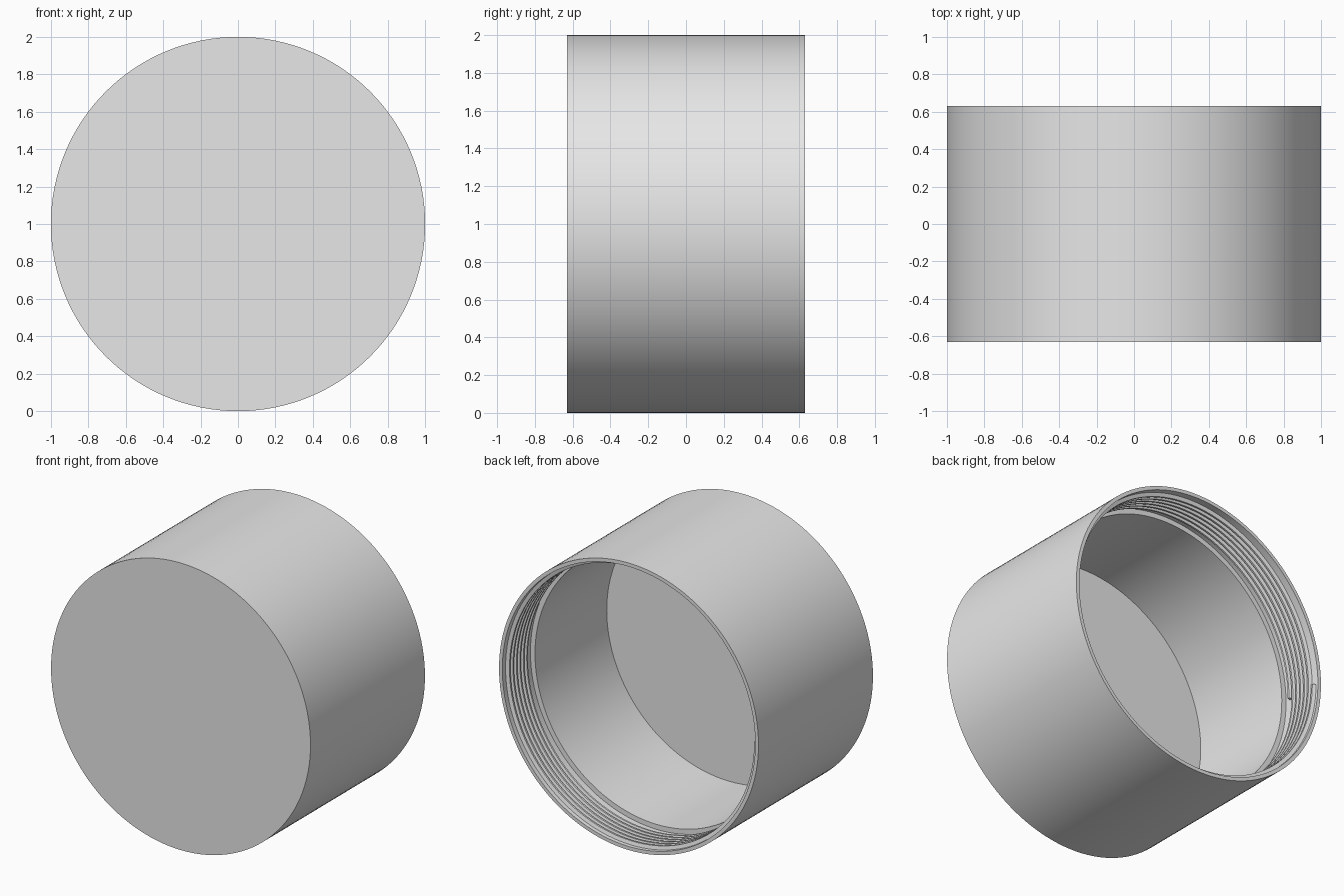
import bpy, bmesh, math

cube = bpy.data.objects.get("Cube")
if cube:
    bpy.data.objects.remove(cube, do_unlink=True)

HALF = 0.63      # half of the cap's depth along y
SEG = 128        # segments around

grey = bpy.data.materials.new("light grey")
grey.use_nodes = True
colour = (0.8, 0.8, 0.8, 1)
grey.diffuse_color = colour
grey.node_tree.nodes["Principled BSDF"].inputs["Base Color"].default_value = colour


def ring_point(radius, y, angle):
    return (radius * math.cos(angle), y, 1 + radius * math.sin(angle))


def finish(bm, name):
    bmesh.ops.recalc_face_normals(bm, faces=bm.faces)
    mesh = bpy.data.meshes.new(name)
    bm.to_mesh(mesh)
    bm.free()
    obj = bpy.data.objects.new(name, mesh)
    bpy.context.collection.objects.link(obj)
    mesh.materials.append(grey)
    bpy.ops.object.select_all(action="DESELECT")
    obj.select_set(True)
    bpy.context.view_layer.objects.active = obj
    bpy.ops.object.shade_smooth_by_angle(angle=math.radians(30))
    return obj


def loft(bm, loops, closed):
    """Join neighbouring loops of vertices with quads."""
    for a, b in zip(loops, loops[1:]):
        n = len(a)
        for i in range(n if closed else n - 1):
            j = (i + 1) % n
            bm.faces.new((a[i], a[j], b[j], b[i]))
    bm.faces.new(loops[0])
    bm.faces.new(loops[-1])


# Cap shell: closed front, stepped bore opening at the back (radius, y)
profile = [
    (1.0, -HALF), (1.0, HALF), (0.975, HALF),      # outer wall and rim
    (0.975, HALF - 0.31), (0.94, HALF - 0.31),     # threaded bore and step
    (0.94, HALF - 1.1),                            # inner wall down to floor
]
bm = bmesh.new()
loops = [[bm.verts.new(ring_point(r, y, math.tau * i / SEG)) for i in range(SEG)]
         for r, y in profile]
loft(bm, loops, closed=True)
finish(bm, "cap_shell")

# Screw thread: trapezoid ridge swept along a helix inside the bore
TURNS, PITCH = 6, 0.038
section = [(0.98, -0.014), (0.95, -0.006), (0.95, 0.006), (0.98, 0.014)]
bm = bmesh.new()
loops = []
for k in range(TURNS * SEG + 1):
    angle = math.tau * k / SEG + math.pi
    centre = HALF - 0.03 - PITCH * k / SEG
    loops.append([bm.verts.new(ring_point(r, centre + dy, angle)) for r, dy in section])
loft(bm, loops, closed=True)
finish(bm, "screw_thread")
